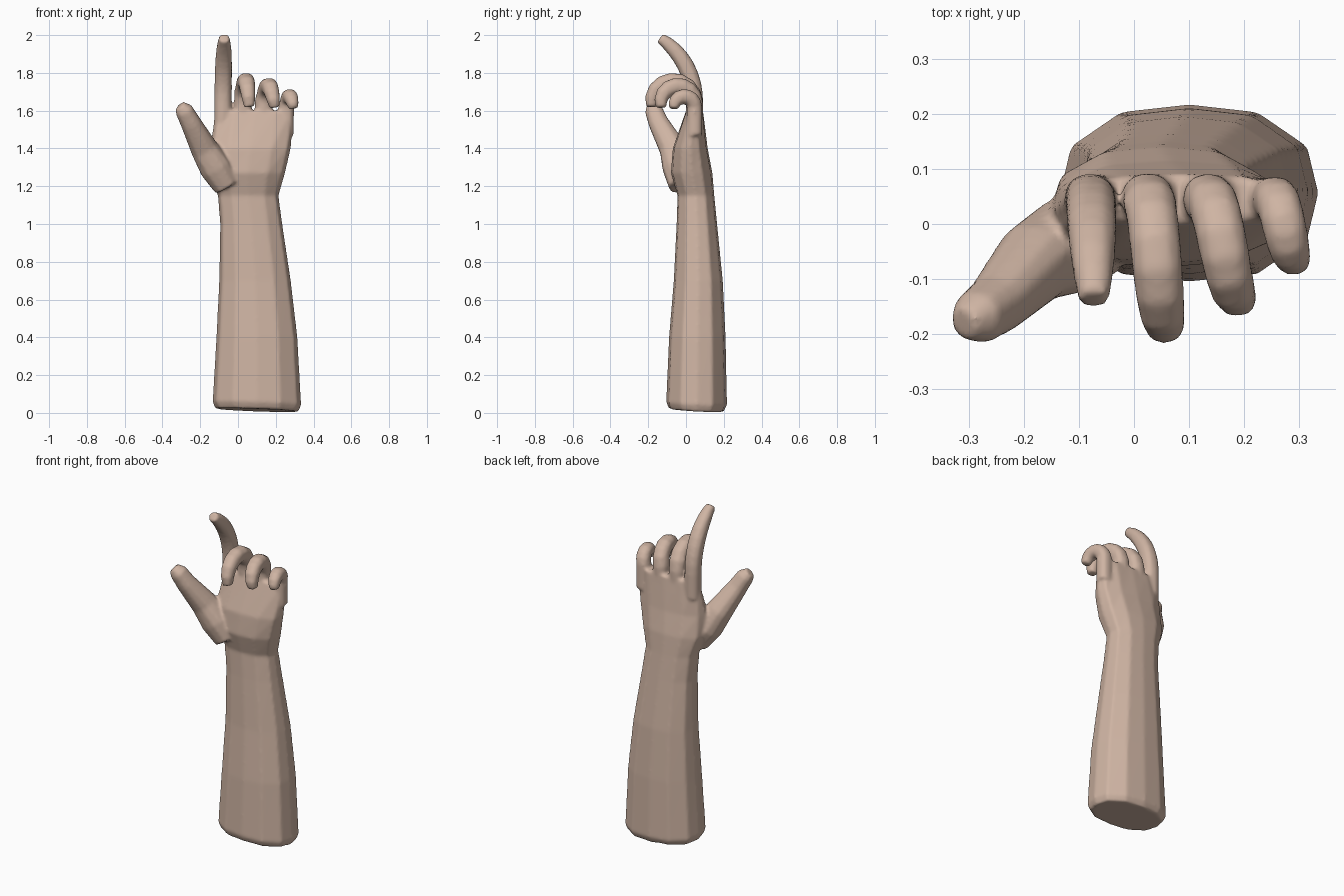
import bpy, bmesh, math
from mathutils import Vector

cube = bpy.data.objects.get("Cube")
if cube:
    bpy.data.objects.remove(cube)

SIDES = 12
SQUARENESS = 2.5

# Skin colour
skin = bpy.data.materials.new("skin")
skin.use_nodes = True
colour = (0.62, 0.455, 0.365, 1)
skin.diffuse_color = colour
skin.node_tree.nodes["Principled BSDF"].inputs["Base Color"].default_value = colour

bm = bmesh.new()


def boxy_circle():
    """Unit section, halfway between a circle and a rounded square."""
    section = []
    for i in range(SIDES):
        angle = math.tau * i / SIDES
        c, s = math.cos(angle), math.sin(angle)
        reach = (abs(c) ** SQUARENESS + abs(s) ** SQUARENESS) ** (-1 / SQUARENESS)
        section.append((c * reach, s * reach))
    return section


def loft(rings):
    """Join rings of points into a closed skin with capped ends."""
    rows = [[bm.verts.new(point) for point in ring] for ring in rings]
    for lower, upper in zip(rows, rows[1:]):
        for i in range(SIDES):
            j = (i + 1) % SIDES
            bm.faces.new((lower[i], lower[j], upper[j], upper[i]))
    bm.faces.new(reversed(rows[0]))
    bm.faces.new(rows[-1])


def sweep(path, radii):
    """Carry the section along a bent path, square to its direction."""
    rings = []
    last = len(path) - 1
    for k, centre in enumerate(path):
        ahead = (path[min(k + 1, last)] - path[max(k - 1, 0)]).normalized()
        side = Vector((1, 0, 0))
        side = (side - ahead * side.dot(ahead)).normalized()
        up = ahead.cross(side)
        rings.append([centre + (side * u + up * v) * radii[k] for u, v in boxy_circle()])
    loft(rings)


def level(height, left, right, front, back, slant=0):
    """One horizontal slice of the arm, given by its extents."""
    middle = Vector(((left + right) / 2, (front + back) / 2, height))
    width, depth = (right - left) / 2, (back - front) / 2
    return [middle + Vector((u * width, v * depth, -slant * (u + v)))
            for u, v in boxy_circle()]


def finger(root, tip, knuckle, bend, curl, thickness, steps=8):
    """Finger that leaves the palm upright, then curls forward on an arc."""
    depth = 0.045
    path = [Vector((root, depth, knuckle - 0.15))]
    radii = [thickness]
    for k in range(steps + 1):
        t = k / steps
        angle = math.radians(curl) * t
        path.append(Vector((root + (tip - root) * t,
                            depth - bend * (1 - math.cos(angle)),
                            knuckle + bend * math.sin(angle))))
        radii.append(thickness * (1 - 0.4 * t ** 4))
    sweep(path, radii)


# Forearm, wrist and palm, from the cut end up to the knuckles
loft([
    level(height=0.015, left=-0.12, right=0.32, front=-0.09, back=0.2, slant=0.008),
    level(height=0.05, left=-0.135, right=0.335, front=-0.105, back=0.217, slant=0.008),
    level(height=0.4, left=-0.115, right=0.315, front=-0.09, back=0.21),
    level(height=0.7, left=-0.1, right=0.28, front=-0.065, back=0.195),
    level(height=1, left=-0.095, right=0.235, front=-0.05, back=0.165),
    level(height=1.15, left=-0.107, right=0.215, front=-0.045, back=0.15),
    level(height=1.27, left=-0.15, right=0.25, front=-0.08, back=0.14),
    level(height=1.4, left=-0.15, right=0.28, front=-0.07, back=0.115),
    level(height=1.6, left=-0.12, right=0.3, front=0, back=0.09),
])

# Pointing index finger, then the three curled fingers
finger(root=-0.08, tip=-0.073, knuckle=1.65, bend=0.4, curl=57, thickness=0.046)
finger(root=0.025, tip=0.06, knuckle=1.64, bend=0.115, curl=190, thickness=0.047)
finger(root=0.135, tip=0.195, knuckle=1.64, bend=0.09, curl=195, thickness=0.046)
finger(root=0.255, tip=0.295, knuckle=1.62, bend=0.055, curl=190, thickness=0.041)

# Thumb with its fleshy base
thumb_path = [(-0.06, -0.02, 1.2), (-0.12, -0.04, 1.3), (-0.18, -0.07, 1.4),
              (-0.25, -0.145, 1.535), (-0.285, -0.17, 1.6), (-0.31, -0.18, 1.625)]
sweep([Vector(p) for p in thumb_path], [0.07, 0.085, 0.072, 0.054, 0.048, 0.03])

bmesh.ops.recalc_face_normals(bm, faces=bm.faces)
mesh = bpy.data.meshes.new("forearm_and_hand")
bm.to_mesh(mesh)
bm.free()
mesh.materials.append(skin)
hand = bpy.data.objects.new("forearm_and_hand", mesh)
bpy.context.collection.objects.link(hand)

# Fuse the parts into one continuous skin and soften the joins
fuse = hand.modifiers.new("fuse", 'REMESH')
fuse.mode = 'VOXEL'
fuse.voxel_size = 0.009
fuse.use_smooth_shade = True
soften = hand.modifiers.new("soften", 'SMOOTH')
soften.factor = 0.5
soften.iterations = 5
